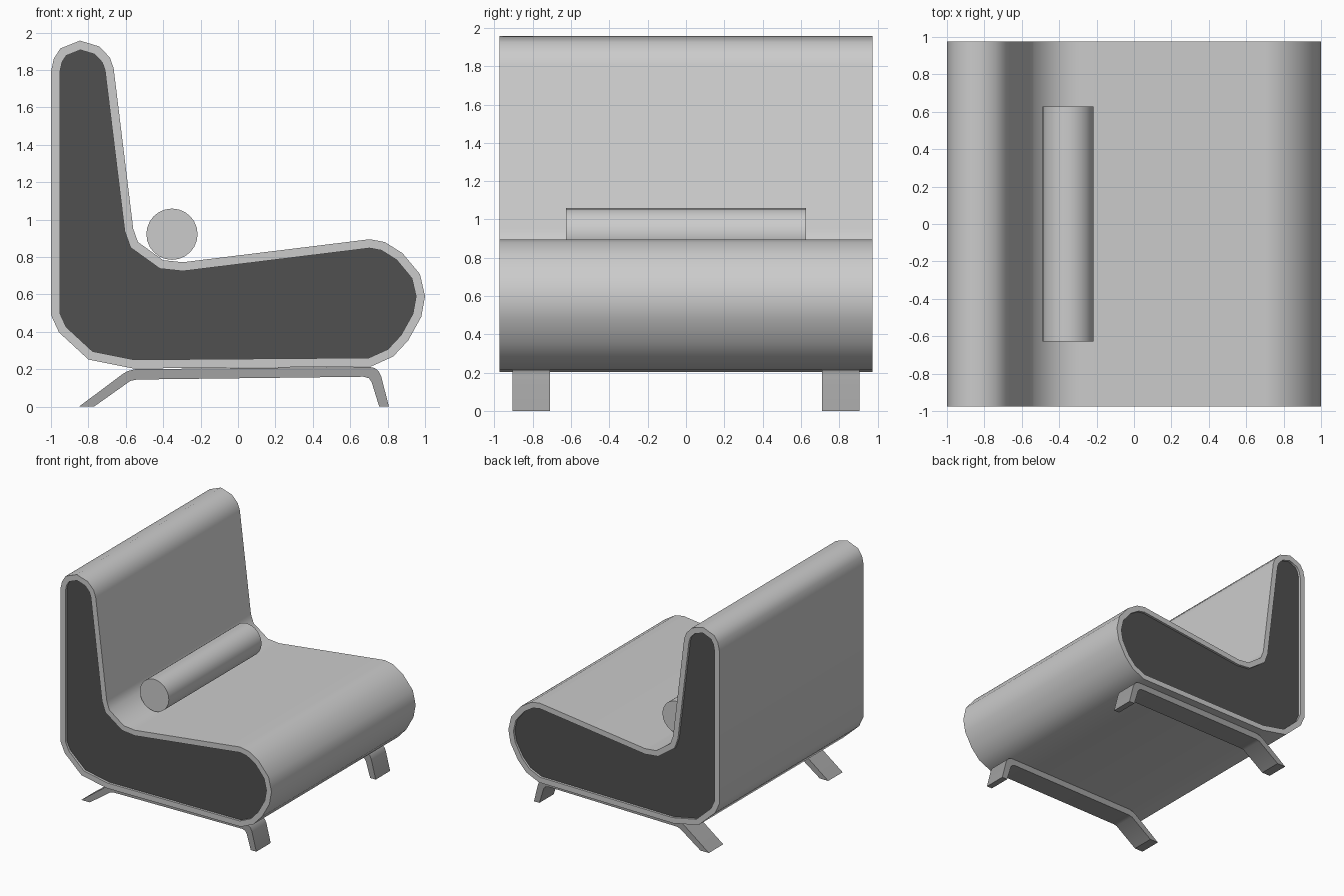
import bpy, bmesh, math

if "Cube" in bpy.data.objects:
    bpy.data.objects.remove(bpy.data.objects["Cube"])


def material(name, v):
    m = bpy.data.materials.new(name)
    m.diffuse_color = (v, v, v, 1)
    m.use_nodes = True
    m.node_tree.nodes["Principled BSDF"].inputs["Base Color"].default_value = m.diffuse_color
    return m


def finish(name, bm, mats=(), angle=45):
    me = bpy.data.meshes.new(name)
    bm.to_mesh(me)
    bm.free()
    for m in mats:
        me.materials.append(m)
    ob = bpy.data.objects.new(name, me)
    bpy.context.collection.objects.link(ob)
    bpy.context.view_layer.objects.active = ob
    bpy.ops.object.select_all(action='DESELECT')
    ob.select_set(True)
    bpy.ops.object.shade_smooth_by_angle(angle=math.radians(angle))
    return ob


def prism(profile, y0, y1):
    """Extrude an XZ profile along y; returns the bmesh with outward normals."""
    bm = bmesh.new()
    face = bm.faces.new([bm.verts.new((x, y0, z)) for x, z in profile])
    ext = bmesh.ops.extrude_face_region(bm, geom=[face], use_keep_orig=True)
    verts = [g for g in ext['geom'] if isinstance(g, bmesh.types.BMVert)]
    bmesh.ops.translate(bm, verts=verts, vec=(0, y1 - y0, 0))
    bmesh.ops.recalc_face_normals(bm, faces=bm.faces[:])
    return bm


fabric = material("light_grey", 0.8)
dark = material("dark_panel", 0.08)
metal = material("leg_grey", 0.36)

# Seat and backrest: one L-shaped profile with recessed dark side panels
body = [(-1, .49), (-1, 1.79), (-.985, 1.86), (-.95, 1.915), (-.845, 1.957),
        (-.74, 1.925), (-.685, 1.866), (-.665, 1.81), (-.56, .95), (-.535, .88),
        (-.40, .783), (-.295, .772), (.705, .895), (.785, .88), (.88, .82),
        (.973, .708), (1, .59), (.98, .48), (.91, .354), (.83, .268),
        (.71, .214), (-.56, .204), (-.80, .252), (-.957, .397)]
bm = prism(body, -.975, .975)
sides = [f for f in bm.faces if abs(f.normal.y) > .9]
bmesh.ops.inset_individual(bm, faces=sides, thickness=.047, use_even_offset=True)
bmesh.ops.inset_individual(bm, faces=sides, thickness=0, depth=-.02)
for f in sides:
    f.material_index = 1
finish("seat_and_backrest", bm, (fabric, dark))

# Bent flat-bar leg frames, one near each side
leg = [(-.85, 0), (-.62, .172), (-.59, .19), (-.55, .2), (.70, .213), (.73, .207),
       (.752, .19), (.766, .16), (.807, 0), (.755, 0), (.715, .13), (.70, .152),
       (.67, .16), (-.54, .145), (-.575, .138), (-.77, 0)]
for name, s in (("front_leg_frame", -1), ("back_leg_frame", 1)):
    y0, y1 = sorted((s * .71, s * .905))
    finish(name, prism(leg, y0, y1), (metal,), 35)

# Round bolster cushion
circle = [(-.353 + .137 * math.cos(i * math.tau / 24),
           .922 + .137 * math.sin(i * math.tau / 24)) for i in range(24)]
finish("bolster_cushion", prism(circle, -.627, .627), (fabric,))
